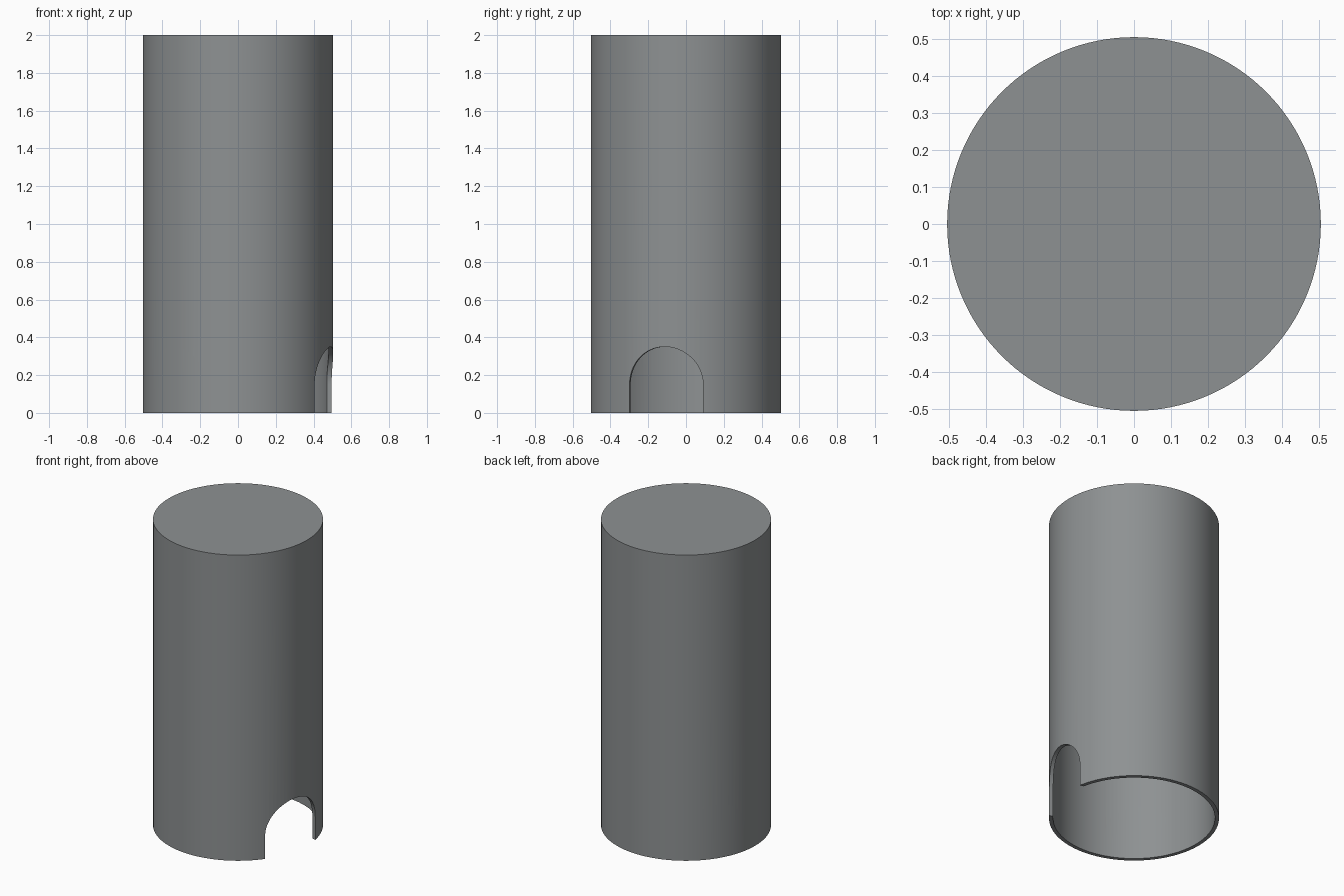
import bpy, bmesh
from math import pi, cos, sin, radians
from mathutils import Matrix

RADIUS, HEIGHT, WALL = 0.504, 2.0, 0.024
SEGMENTS = 128
ARCH_HALF, ARCH_SPRING = 0.2, 0.15
ARCH_ANGLES = (-13, 146, 227)

if "Cube" in bpy.data.objects:
    bpy.data.objects.remove(bpy.data.objects["Cube"])

grey = bpy.data.materials.new("slate grey")
grey.use_nodes = True
colour = (0.27, 0.285, 0.29, 1)
grey.diffuse_color = colour
grey.node_tree.nodes["Principled BSDF"].inputs["Base Color"].default_value = colour


def add_object(name, bm):
    bmesh.ops.recalc_face_normals(bm, faces=bm.faces)
    mesh = bpy.data.meshes.new(name)
    bm.to_mesh(mesh)
    bm.free()
    mesh.materials.append(grey)
    obj = bpy.data.objects.new(name, mesh)
    bpy.context.collection.objects.link(obj)
    return obj


# Hollow body: closed top, open bottom, thin wall
bm = bmesh.new()
profile = [(RADIUS, HEIGHT), (RADIUS, 0), (RADIUS - WALL, 0), (RADIUS - WALL, HEIGHT - WALL)]
rings = [[bm.verts.new((r * cos(2 * pi * i / SEGMENTS), r * sin(2 * pi * i / SEGMENTS), z))
          for i in range(SEGMENTS)] for r, z in profile]
for upper, lower in zip(rings, rings[1:]):
    for i in range(SEGMENTS):
        j = (i + 1) % SEGMENTS
        bm.faces.new((upper[i], upper[j], lower[j], lower[i]))
bm.faces.new(rings[0])
bm.faces.new(rings[-1])
body = add_object("cylinder_body", bm)


# Round-topped cutter pointing outwards at the given angle
def arch_cutter(angle):
    bm = bmesh.new()
    outline = [(-ARCH_HALF, -0.1)]
    outline += [(-ARCH_HALF * cos(pi * i / 40), ARCH_SPRING + ARCH_HALF * sin(pi * i / 40))
                for i in range(41)]
    outline += [(ARCH_HALF, -0.1)]
    face = bm.faces.new([bm.verts.new((0.25, y, z)) for y, z in outline])
    grown = bmesh.ops.extrude_face_region(bm, geom=[face])["geom"]
    bmesh.ops.translate(bm, vec=(0.5, 0, 0),
                        verts=[v for v in grown if isinstance(v, bmesh.types.BMVert)])
    bm.transform(Matrix.Rotation(radians(angle), 4, "Z"))
    cutter = add_object("arch_cutter", bm)
    cutter.hide_render = True
    return cutter


# Cut the arched openings through the wall
bpy.ops.object.select_all(action="DESELECT")
bpy.context.view_layer.objects.active = body
body.select_set(True)
for angle in ARCH_ANGLES:
    cutter = arch_cutter(angle)
    cut = body.modifiers.new("arch", "BOOLEAN")
    cut.operation = "DIFFERENCE"
    cut.solver = "EXACT"
    cut.object = cutter
    bpy.ops.object.modifier_apply(modifier=cut.name)
    bpy.data.objects.remove(cutter)

bpy.ops.object.shade_smooth_by_angle(angle=radians(30))
